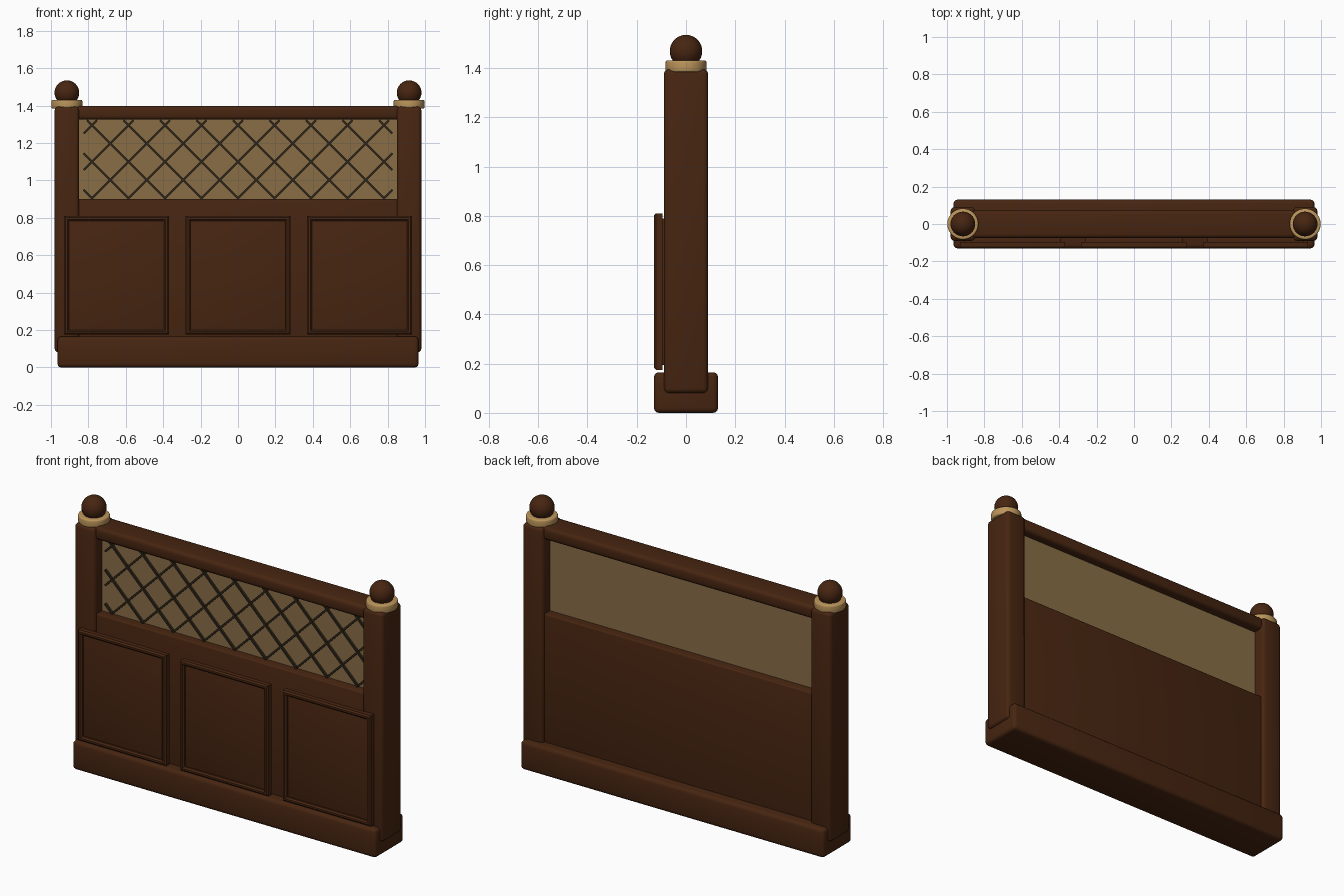
import bpy
import bmesh
import math
from mathutils import Matrix, Vector

cube = bpy.data.objects.get("Cube")
if cube:
    bpy.data.objects.remove(cube, do_unlink=True)


def material(name, rgb):
    m = bpy.data.materials.new(name)
    m.use_nodes = True
    colour = (*rgb, 1)
    m.diffuse_color = colour
    m.node_tree.nodes["Principled BSDF"].inputs["Base Color"].default_value = colour
    return m


wood = material("dark_wood", (0.063, 0.0185, 0.0055))
brass = material("pale_brass", (0.50, 0.30, 0.105))
backing = material("tan_screen", (0.25, 0.155, 0.062))
iron = material("dark_lattice", (0.028, 0.02, 0.01))


def finish(name, bm, mat, smooth=True):
    bmesh.ops.recalc_face_normals(bm, faces=bm.faces)
    mesh = bpy.data.meshes.new(name)
    bm.to_mesh(mesh)
    bm.free()
    mesh.materials.append(mat)
    ob = bpy.data.objects.new(name, mesh)
    bpy.context.collection.objects.link(ob)
    if smooth:
        bpy.ops.object.select_all(action="DESELECT")
        ob.select_set(True)
        bpy.context.view_layer.objects.active = ob
        bpy.ops.object.shade_smooth_by_angle(angle=math.radians(40))
    return ob


def add_box(bm, size, centre, rotation=0):
    m = (Matrix.Translation(centre) @ Matrix.Rotation(rotation, 4, "Y")
         @ Matrix.Diagonal((*size, 1)))
    bmesh.ops.create_cube(bm, size=1, matrix=m)


def round_edges(bm, width):
    edges = [e for e in bm.edges if e.calc_face_angle(0) > 1]
    bmesh.ops.bevel(bm, geom=edges, offset=width, segments=3,
                    profile=0.5, affect="EDGES")


def box(name, x, y, z, mat, bevel=0.0):
    bm = bmesh.new()
    add_box(bm, (x[1] - x[0], y[1] - y[0], z[1] - z[0]),
            (sum(x) / 2, sum(y) / 2, sum(z) / 2))
    if bevel:
        round_edges(bm, bevel)
    return finish(name, bm, mat)


def moulding(name, cx, cz, half_w, half_h, profile, mat):
    """Mitred rectangular frame: profile is (inward offset, y) points."""
    bm = bmesh.new()
    rings = []
    for inset, y in profile:
        w, h = half_w - inset, half_h - inset
        rings.append([bm.verts.new((cx + sx * w, y, cz + sz * h))
                      for sx, sz in ((-1, -1), (1, -1), (1, 1), (-1, 1))])
    for a, b in zip(rings, rings[1:] + rings[:1]):
        for i in range(4):
            j = (i + 1) % 4
            bm.faces.new((a[i], a[j], b[j], b[i]))
    return finish(name, bm, mat)


# Plinth, body and top rail
box("base_plinth", (-0.965, 0.965), (-0.13, 0.13), (0, 0.165), wood, 0.02)
box("lower_panel", (-0.865, 0.865), (-0.07, 0.07), (0.1, 0.9), wood, 0.008)
box("top_rail", (-0.865, 0.865), (-0.075, 0.075), (1.325, 1.398), wood, 0.02)
box("screen_backing", (-0.86, 0.86), (-0.02, 0.02), (0.89, 1.335), backing)

# Posts with collar and ball finial
for side, sx in (("left", 1), ("right", -1)):
    cx = 0.915 * sx
    box(side + "_post", (cx - 0.065, cx + 0.065), (-0.09, 0.09),
        (0.08, 1.395), wood, 0.02)

    bm = bmesh.new()
    bmesh.ops.create_cone(bm, cap_ends=True, segments=32, radius1=0.083,
                          radius2=0.083, depth=0.047,
                          matrix=Matrix.Translation((cx, 0, 1.4075)))
    round_edges(bm, 0.008)
    finish(side + "_collar", bm, brass)

    bm = bmesh.new()
    bmesh.ops.create_uvsphere(bm, u_segments=32, v_segments=16, radius=0.066,
                              matrix=Matrix.Translation((cx, 0, 1.469)))
    finish(side + "_finial", bm, wood)

# Three framed panels on the front
profile = [(0, -0.095), (0, -0.122), (0.008, -0.13), (0.018, -0.13),
           (0.026, -0.122), (0.026, -0.095)]
for label, cx in (("right", -0.65), ("middle", 0), ("left", 0.65)):
    moulding(label + "_panel_frame", cx, 0.4925, 0.28, 0.3175, profile, wood)
    box(label + "_panel_field", (cx - 0.26, cx + 0.26), (-0.112, -0.068),
        (0.195, 0.79), wood, 0.006)

# Diagonal lattice, each bar clipped to the opening
x_max, z_low, z_high = 0.825, 0.903, 1.322
z_mid, spacing = 1.1, 0.195
for label, slope, y in (("rising", 1, -0.024), ("falling", -1, -0.027)):
    bm = bmesh.new()
    for k in range(-6, 7):
        c = k * spacing
        ends = sorted(c + slope * (z - z_mid) for z in (z_low, z_high))
        x0, x1 = max(ends[0], -x_max), min(ends[1], x_max)
        if x1 - x0 < 0.01:
            continue
        xm = (x0 + x1) / 2
        centre = Vector((xm, y, z_mid + slope * (xm - c)))
        add_box(bm, ((x1 - x0) * math.sqrt(2), 0.012, 0.011), centre,
                -slope * math.pi / 4)
    finish(label + "_lattice_bars", bm, iron, smooth=False)
